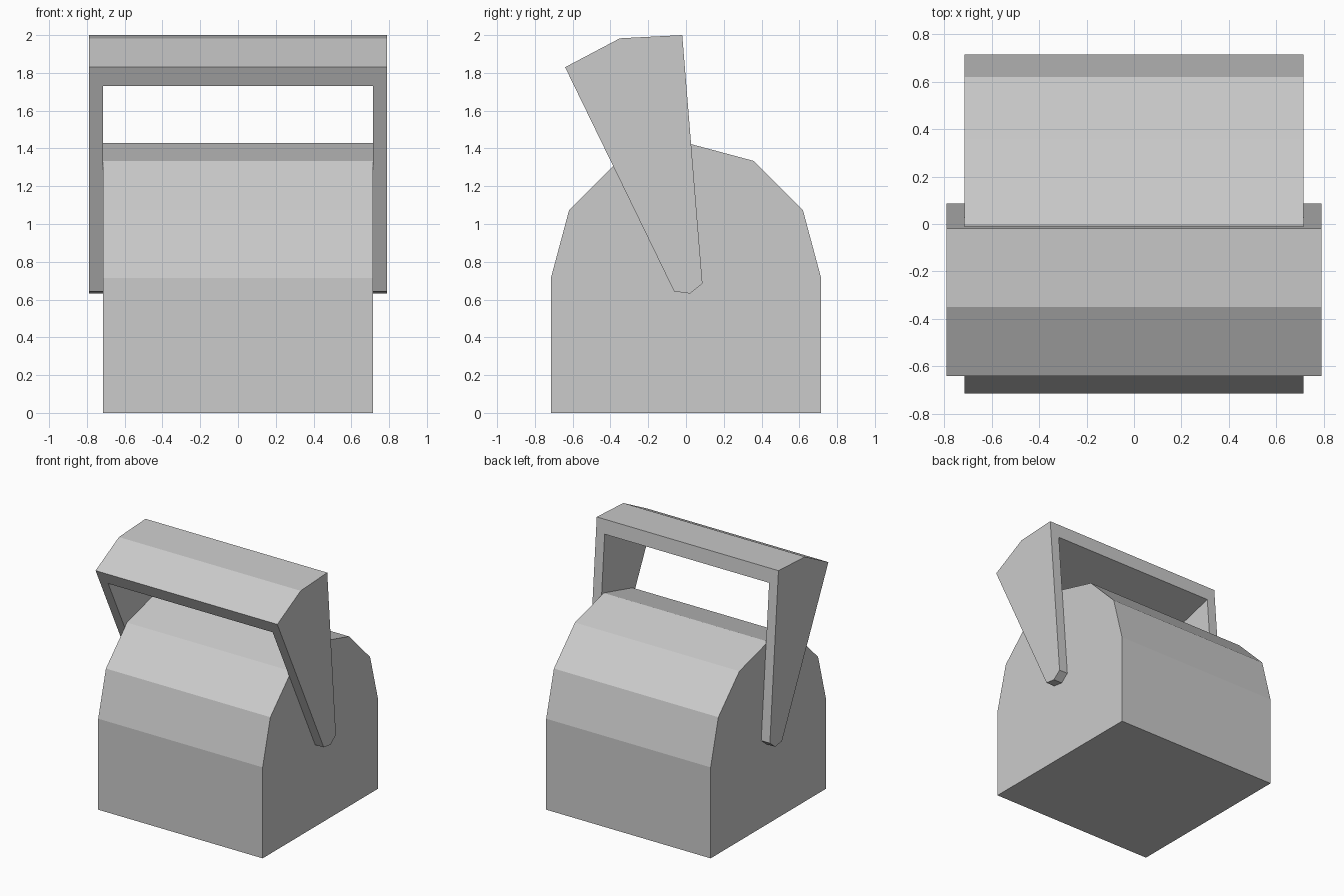
import bpy, bmesh
from math import sin, cos, radians

if "Cube" in bpy.data.objects:
    bpy.data.objects.remove(bpy.data.objects["Cube"])


def prism(name, profile, half_width):
    """Extrude a (y, z) outline along x, centred on x = 0."""
    bm = bmesh.new()
    face = bm.faces.new([bm.verts.new((-half_width, y, z)) for y, z in profile])
    ext = bmesh.ops.extrude_face_region(bm, geom=[face])
    verts = [g for g in ext["geom"] if isinstance(g, bmesh.types.BMVert)]
    bmesh.ops.translate(bm, verts=verts, vec=(2 * half_width, 0, 0))
    bmesh.ops.recalc_face_normals(bm, faces=bm.faces)
    mesh = bpy.data.meshes.new(name)
    bm.to_mesh(mesh)
    bm.free()
    obj = bpy.data.objects.new(name, mesh)
    bpy.context.collection.objects.link(obj)
    return obj


R = 0.715

# Body: block with a six-sided barrel top
arch = [(R * cos(radians(a)), R + R * sin(radians(a))) for a in range(0, 181, 30)]
prism("body", [(-R, 0), (R, 0)] + arch, R)

# Tilted handle: full side outline, hollowed between the two arms
handle = prism("handle", [(0.087, 0.685), (-0.02, 2.0), (-0.35, 1.983),
                          (-0.64, 1.83), (-0.063, 0.643), (0.022, 0.632)], 0.79)
cutter = prism("handle_cutter", [(-1.0, 0.4), (0.4, 0.4),
                                 (0.4, 2.0), (-1.0, 1.618)], R)
cutter.hide_render = True

cut = handle.modifiers.new("opening", "BOOLEAN")
cut.operation = "DIFFERENCE"
cut.solver = "EXACT"
cut.object = cutter
bpy.context.view_layer.objects.active = handle
bpy.ops.object.modifier_apply(modifier=cut.name)
bpy.data.objects.remove(cutter)
